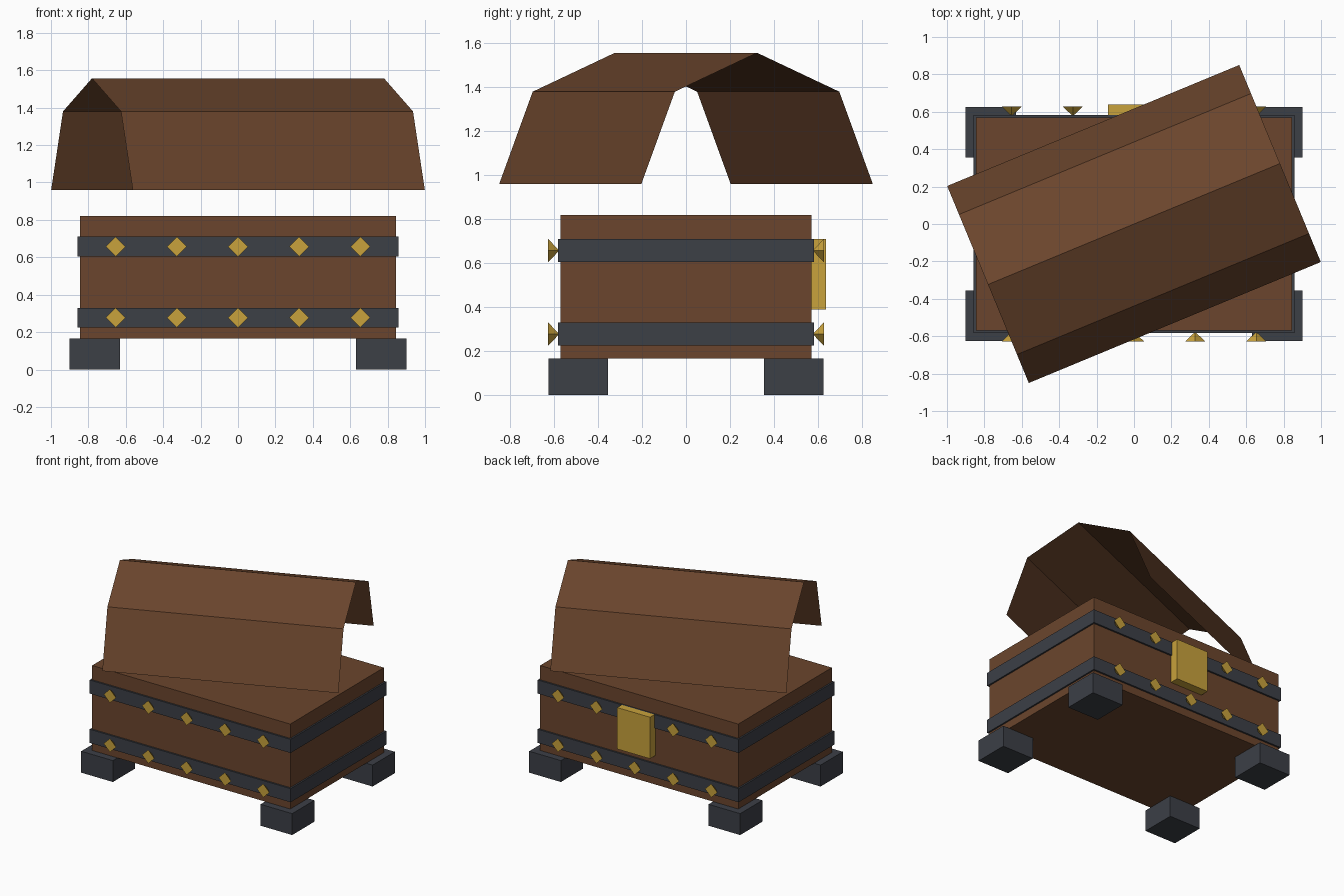
import bpy, bmesh, math
from mathutils import Matrix, Vector

if "Cube" in bpy.data.objects:
    bpy.data.objects.remove(bpy.data.objects["Cube"])


def material(name, rgb):
    m = bpy.data.materials.new(name)
    m.diffuse_color = (*rgb, 1)
    m.use_nodes = True
    m.node_tree.nodes["Principled BSDF"].inputs["Base Color"].default_value = m.diffuse_color
    return m


WOOD = material("wood", (0.147, 0.060, 0.026))
IRON = material("iron", (0.045, 0.050, 0.062))
BRASS = material("brass", (0.58, 0.36, 0.045))


def finish(name, bm, mat):
    me = bpy.data.meshes.new(name)
    bm.to_mesh(me)
    bm.free()
    me.materials.append(mat)
    ob = bpy.data.objects.new(name, me)
    bpy.context.collection.objects.link(ob)
    return ob


def box(name, x, y, z, mat):
    """Box from (min, max) pairs."""
    bm = bmesh.new()
    size = Vector((x[1] - x[0], y[1] - y[0], z[1] - z[0]))
    mid = Vector((sum(x), sum(y), sum(z))) / 2
    bmesh.ops.create_cube(bm, size=1, matrix=Matrix.Translation(mid) @ Matrix.Diagonal((*size, 1)))
    return finish(name, bm, mat)


# chest body and iron bands
L, W = 0.845, 0.57
box("body", (-L, L), (-W, W), (0.165, 0.82), WOOD)
for label, z in (("lower", (0.225, 0.33)), ("upper", (0.605, 0.71))):
    box(label + "_band", (-0.857, 0.857), (-0.583, 0.583), z, IRON)

# corner feet
for sx in (-1, 1):
    for sy in (-1, 1):
        box("foot", sorted((sx * 0.63, sx * 0.90)), sorted((sy * 0.355, sy * 0.625)), (0, 0.165), IRON)

# diamond studs: four-sided cones, flat face outward, tip sunk in the band
for side, sy in (("front", -1), ("back", 1)):
    bm = bmesh.new()
    for z in (0.277, 0.657):
        for i in range(-2, 3):
            place = (Matrix.Translation((i * 0.327, sy * 0.602, z))
                     @ Matrix.Rotation(sy * math.pi / 2, 4, 'X'))
            ring = bmesh.ops.create_cone(bm, cap_ends=True, segments=4, radius1=0.053,
                                         radius2=0, depth=0.05)["verts"]
            # point the diamond corners straight up, down and sideways
            flat = [v for v in ring if v.co.z < 0]
            a = math.atan2(flat[0].co.y, flat[0].co.x)
            bmesh.ops.transform(bm, verts=ring, matrix=place @ Matrix.Rotation(-a, 4, 'Z'))
    finish(side + "_studs", bm, BRASS)

# lock plate on the back
box("lock_plate", (-0.14, 0.14), (0.56, 0.638), (0.39, 0.71), BRASS)

# floating lid: open-ended thin sheet, turned about the vertical axis
profile = [(-W, 0.96), (-0.405, 1.38), (0, 1.557), (0.405, 1.38), (W, 0.96)]
bm = bmesh.new()
rows = [[bm.verts.new((x, y, z)) for x in (-L, L)] for y, z in profile]
for a, b in zip(rows, rows[1:]):
    bm.faces.new((a[0], a[1], b[1], b[0]))
lid = finish("lid", bm, WOOD)
lid.rotation_euler.z = math.radians(22.5)
